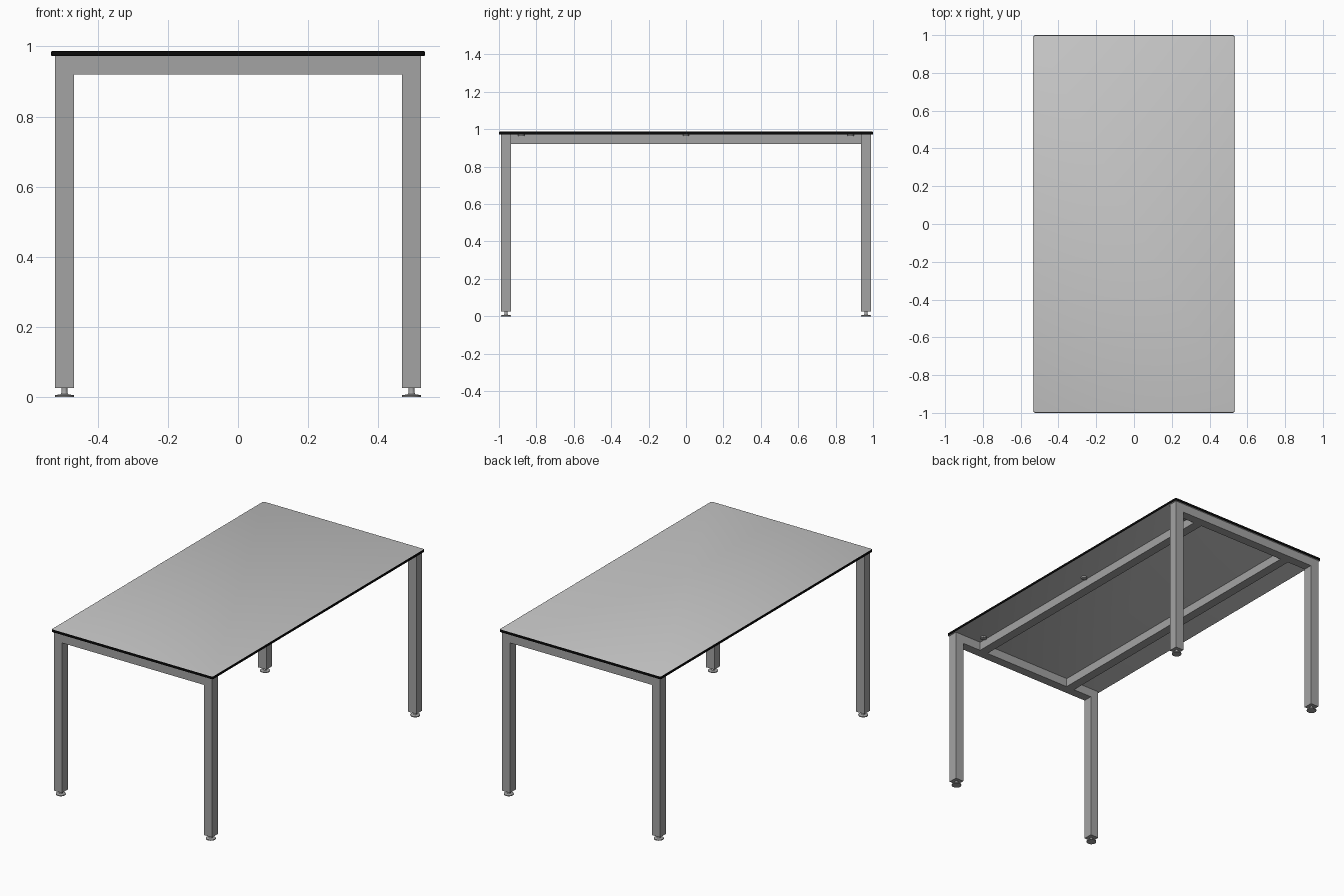
import bpy, bmesh, math

if "Cube" in bpy.data.objects:
    bpy.data.objects.remove(bpy.data.objects["Cube"])


def material(name, value):
    m = bpy.data.materials.new(name)
    m.diffuse_color = (value, value, value, 1)
    m.use_nodes = True
    m.node_tree.nodes["Principled BSDF"].inputs["Base Color"].default_value = m.diffuse_color
    return m


TOP_GREY = material("light grey laminate", 0.58)
FRAME_GREY = material("grey metal", 0.37)
BLACK = material("black edging", 0.003)


def finish(name, bm, *mats):
    bmesh.ops.recalc_face_normals(bm, faces=bm.faces)
    mesh = bpy.data.meshes.new(name)
    bm.to_mesh(mesh)
    bm.free()
    for m in mats:
        mesh.materials.append(m)
    ob = bpy.data.objects.new(name, mesh)
    bpy.context.collection.objects.link(ob)
    return ob


def box(bm, x0, x1, y0, y1, z0, z1):
    verts = bmesh.ops.create_cube(bm, size=1)["verts"]
    for v in verts:
        v.co = (x1 if v.co.x > 0 else x0, y1 if v.co.y > 0 else y0, z1 if v.co.z > 0 else z0)


def smooth(ob):
    bpy.ops.object.select_all(action='DESELECT')
    ob.select_set(True)
    bpy.context.view_layer.objects.active = ob
    bpy.ops.object.shade_smooth_by_angle(angle=math.radians(35))


UNDER = 0.972   # underside of the top
INNER = 0.935   # inner y face of the end frames

# Table top: rounded corners, black softened edge
bm = bmesh.new()
box(bm, -0.533, 0.533, -1, 1, UNDER, 0.987)
corners = [e for e in bm.edges if abs(e.verts[0].co.z - e.verts[1].co.z) > 0.01]
bmesh.ops.bevel(bm, geom=corners, offset=0.012, segments=5, profile=0.5, affect='EDGES')
rims = [e for e in bm.edges if abs(e.verts[0].co.z - e.verts[1].co.z) < 1e-5]
bmesh.ops.bevel(bm, geom=rims, offset=0.003, segments=2, profile=0.5, affect='EDGES')
bm.normal_update()
for f in bm.faces:
    f.material_index = 0 if abs(f.normal.z) > 0.99 else 1
smooth(finish("table_top", bm, TOP_GREY, BLACK))

# End frames: two legs and a cross rail in one arch profile
ARCH = [(-0.522, 0.025), (-0.468, 0.025), (-0.468, 0.92), (0.468, 0.92),
        (0.468, 0.025), (0.522, 0.025), (0.522, UNDER), (-0.522, UNDER)]
for label, y0 in (("front", -0.99), ("back", INNER)):
    bm = bmesh.new()
    face = bm.faces.new([bm.verts.new((x, y0, z)) for x, z in ARCH])
    new = bmesh.ops.extrude_face_region(bm, geom=[face])["geom"]
    bmesh.ops.translate(bm, vec=(0, 0.055, 0),
                        verts=[v for v in new if isinstance(v, bmesh.types.BMVert)])
    finish(label + "_leg_frame", bm, FRAME_GREY)

# Long rails and the round fixing pads beside them
for label, s in (("left", -1), ("right", 1)):
    bm = bmesh.new()
    xs = sorted((s * 0.29, s * 0.345))
    box(bm, xs[0], xs[1], -INNER, INNER, 0.92, UNDER - 0.001)
    finish(label + "_long_rail", bm, FRAME_GREY)
    bm = bmesh.new()
    for y in (-0.88, 0, 0.88):
        disc = bmesh.ops.create_cone(bm, cap_ends=True, segments=24, radius1=0.017,
                                     radius2=0.017, depth=0.009)["verts"]
        bmesh.ops.translate(bm, verts=disc, vec=(s * 0.366, y, UNDER - 0.0045))
    smooth(finish(label + "_fixing_pads", bm, FRAME_GREY))

# Levelling feet: lathed disc and stem
FOOT = [(0, 0), (0.027, 0), (0.027, 0.005), (0.011, 0.008),
        (0.008, 0.013), (0.008, 0.026), (0, 0.026)]
for xl, sx in (("left", -1), ("right", 1)):
    for yl, sy in (("front", -1), ("back", 1)):
        bm = bmesh.new()
        pts = [bm.verts.new((r, 0, z)) for r, z in FOOT]
        line = [bm.edges.new(p) for p in zip(pts, pts[1:])]
        bmesh.ops.spin(bm, geom=pts + line, cent=(0, 0, 0), axis=(0, 0, 1),
                       angle=2 * math.pi, steps=24)
        bmesh.ops.remove_doubles(bm, verts=bm.verts, dist=1e-5)
        foot = finish(f"{yl}_{xl}_foot", bm, FRAME_GREY)
        foot.location = (sx * 0.495, sy * 0.9625, 0)
        smooth(foot)
